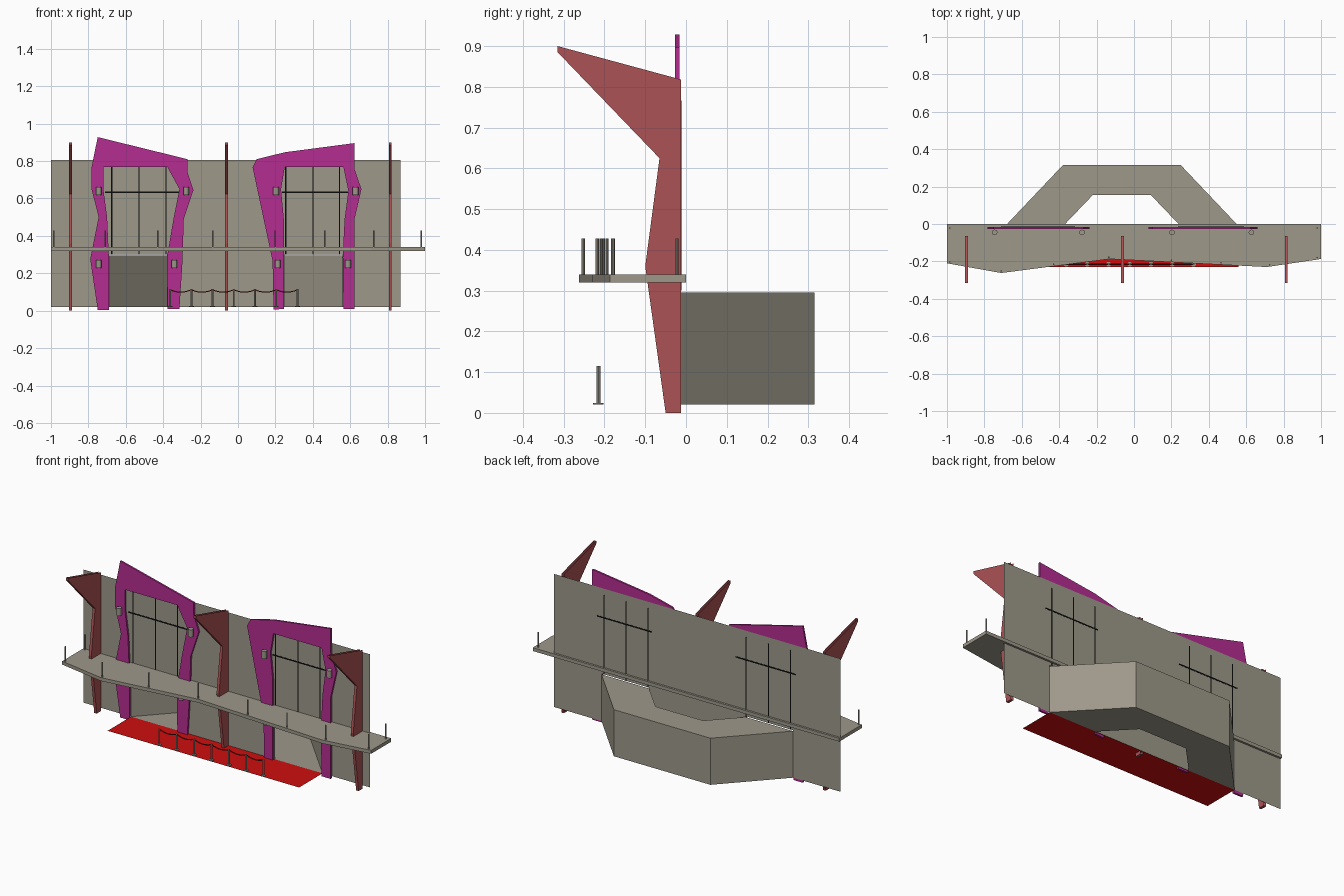
import bpy, bmesh, math
from mathutils import Vector

if "Cube" in bpy.data.objects:
    bpy.data.objects.remove(bpy.data.objects["Cube"])


def material(name, rgb):
    m = bpy.data.materials.new(name)
    m.diffuse_color = (*rgb, 1)
    m.use_nodes = True
    m.node_tree.nodes["Principled BSDF"].inputs["Base Color"].default_value = m.diffuse_color
    return m


STONE = material("warm_grey", (0.34, 0.315, 0.255))
MAGENTA = material("magenta", (0.46, 0.026, 0.285))
FIN = material("dusty_red", (0.41, 0.084, 0.09))
CARPET = material("carpet_red", (0.62, 0.004, 0.004))
ROPE = material("rope_red", (0.22, 0.006, 0.006))
BLACK = material("black", (0.003, 0.003, 0.003))
WALL_Y = -0.012


def finish(name, bm, mat, recalc=True):
    if recalc:
        bmesh.ops.recalc_face_normals(bm, faces=bm.faces)
    me = bpy.data.meshes.new(name)
    bm.to_mesh(me)
    bm.free()
    me.materials.append(mat)
    ob = bpy.data.objects.new(name, me)
    bpy.context.collection.objects.link(ob)
    return ob


def quad(bm, *pts):
    return bm.faces.new([bm.verts.new(p) for p in pts])


def prism(name, pts, offset, mat, drop=None):
    """Extrude a polygon; drop(normal) removes the faces left open."""
    bm = bmesh.new()
    f = bm.faces.new([bm.verts.new(p) for p in pts])
    ret = bmesh.ops.extrude_face_region(bm, geom=[f], use_keep_orig=True)
    vs = [v for v in ret["geom"] if isinstance(v, bmesh.types.BMVert)]
    bmesh.ops.translate(bm, verts=vs, vec=offset)
    bmesh.ops.recalc_face_normals(bm, faces=bm.faces)
    if drop:
        bm.normal_update()
        gone = [f for f in bm.faces if drop(f.normal)]
        bmesh.ops.delete(bm, geom=gone, context='FACES')
    return finish(name, bm, mat, recalc=not drop)


def cylinder(bm, x, y, z0, z1, r, n=8):
    ret = bmesh.ops.create_cone(bm, cap_ends=True, segments=n, radius1=r,
                                radius2=r, depth=z1 - z0)
    bmesh.ops.translate(bm, verts=ret["verts"], vec=(x, y, (z0 + z1) / 2))


def box(name, x0, x1, y0, y1, z0, z1, mat):
    return prism(name, [(x0, y0, z0), (x1, y0, z0), (x1, y1, z0), (x0, y1, z0)],
                 (0, 0, z1 - z0), mat)


# Facade wall: a single sheet with two door openings
bm = bmesh.new()
xs, zs = [-1, -0.69, -0.38, 0.25, 0.56, 0.87], [0.02, 0.3, 0.805]
for i in range(5):
    for j in range(2):
        if j == 0 and i in (1, 3):
            continue
        quad(bm, (xs[i], WALL_Y, zs[j]), (xs[i + 1], WALL_Y, zs[j]),
             (xs[i + 1], WALL_Y, zs[j + 1]), (xs[i], WALL_Y, zs[j + 1]))
bmesh.ops.remove_doubles(bm, verts=bm.verts, dist=1e-5)
finish("facade_wall", bm, STONE, recalc=False)

# Corridor behind the wall joining both doors
outer = [(-0.69, WALL_Y), (-0.38, 0.315), (0.25, 0.315), (0.56, WALL_Y)]
inner = [(-0.38, WALL_Y), (-0.22, 0.155), (0.09, 0.155), (0.25, WALL_Y)]
bm = bmesh.new()
for i in range(3):
    a, b, c, d = outer[i], outer[i + 1], inner[i + 1], inner[i]
    for z in (0.02, 0.295):
        quad(bm, *[(*p, z) for p in (a, b, c, d)])
    for p, q in ((a, b), (d, c)):
        quad(bm, (*p, 0.02), (*q, 0.02), (*q, 0.295), (*p, 0.295))
bmesh.ops.remove_doubles(bm, verts=bm.verts, dist=1e-5)
finish("rear_corridor", bm, STONE)

# Magenta portal surrounds
left_portal = [(-.75, .005), (-.79, .275), (-.745, .5), (-.783, .65), (-.783, .767),
               (-.75, .928), (-.27, .81), (-.27, .74), (-.238, .645), (-.29, .49),
               (-.297, .265), (-.313, .01), (-.377, .01), (-.38, .285), (-.345, .49),
               (-.313, .65), (-.377, .767), (-.72, .767), (-.72, .65), (-.7, .5),
               (-.69, .275), (-.69, .005)]
right_portal = [(.19, .005), (.185, .265), (.137, .49), (.078, .767), (.1, .81),
                (.25, .847), (.623, .896), (.623, .757), (.66, .65), (.623, .49),
                (.623, .01), (.564, .01), (.56, .285), (.57, .49), (.59, .64),
                (.564, .767), (.25, .767), (.23, .65), (.245, .49), (.245, .01)]
for name, pts in (("left_portal", left_portal), ("right_portal", right_portal)):
    prism(name, [(x, -0.027, z) for x, z in pts], (0, 0.011, 0), MAGENTA)

# Thin window bars above each door
for side, x0, x1, uprights in (("left", -.71, -.315, (-.675, -.53, -.385)),
                               ("right", .235, .588, (.255, .4, .543))):
    ya, yb = WALL_Y - 0.001, WALL_Y + 0.001
    box(side + "_window_crossbar", x0, x1, ya, yb, 0.629, 0.637, BLACK)
    for i, x in enumerate(uprights):
        box(f"{side}_window_bar_{i}", x - .003, x + .003, ya, yb, 0.3, 0.767, BLACK)

# Angular fins, open along the top and the back
profile = [(WALL_Y, 0), (-.05, 0), (-.1, .36), (-.065, .625), (-.315, .885),
           (-.315, .9), (WALL_Y, .818)]
for i, x in enumerate((-0.895, -0.062, 0.814)):
    prism(f"fin_{i}", [(x - .008, y, z) for y, z in profile], (0.016, 0, 0), FIN,
          drop=lambda n: n.z > 0.9 or n.y > 0.99)

# Balcony slab with its rail posts
edge = [(-1, -.21), (-.71, -.262), (-.13, -.187), (.71, -.23), (1, -.187)]
prism("balcony", [(x, y, 0.32) for x, y in edge + [(1, 0), (-1, 0)]],
      (0, 0, 0.02), STONE)


def edge_y(x):
    for (xa, ya), (xb, yb) in zip(edge, edge[1:]):
        if xa <= x <= xb:
            return ya + (yb - ya) * (x - xa) / (xb - xa)


bm = bmesh.new()
for x in (-.985, -.71, -.43, -.135, .2, .465, .725, .98):
    cylinder(bm, x, edge_y(x) + 0.01, 0.34, 0.428, 0.004)
for x in (-.985, .98):
    cylinder(bm, x, -0.022, 0.34, 0.428, 0.004)
finish("balcony_posts", bm, STONE)

# Wall lamps on the portals
bm = bmesh.new()
for z, row in ((.64, (-.745, -.277, .203, .628)), (.25, (-.745, -.34, .213, .588))):
    for x in row:
        cylinder(bm, x, -0.045, z - .022, z + .022, 0.015, 12)
finish("wall_lamps", bm, STONE)

# Carpet in front of the doors
bm = bmesh.new()
quad(bm, (-.69, -.23, .02), (.56, -.23, .02), (.56, WALL_Y, .02), (-.69, WALL_Y, .02))
finish("carpet", bm, CARPET, recalc=False)

# Rope barrier: posts with round bases and sagging rope
bm = bmesh.new()
stands = [-0.363 + 0.1135 * i for i in range(7)]
for x in stands:
    cylinder(bm, x, -0.215, 0.0205, 0.024, 0.013, 12)
    cylinder(bm, x, -0.215, 0.024, 0.115, 0.005)
finish("rope_stands", bm, STONE)

cu = bpy.data.curves.new("barrier_rope", 'CURVE')
cu.dimensions = '3D'
cu.bevel_depth = 0.003
cu.bevel_resolution = 1
path = []
for i in range(6 * 6 + 1):
    t = (i % 6) / 6
    path.append((stands[0] + 0.1135 * i / 6, -0.215, 0.112 - 0.052 * t * (1 - t)))
sp = cu.splines.new('POLY')
sp.points.add(len(path) - 1)
for p, co in zip(sp.points, path):
    p.co = (*co, 1)
cu.materials.append(ROPE)
bpy.context.collection.objects.link(bpy.data.objects.new("barrier_rope", cu))
